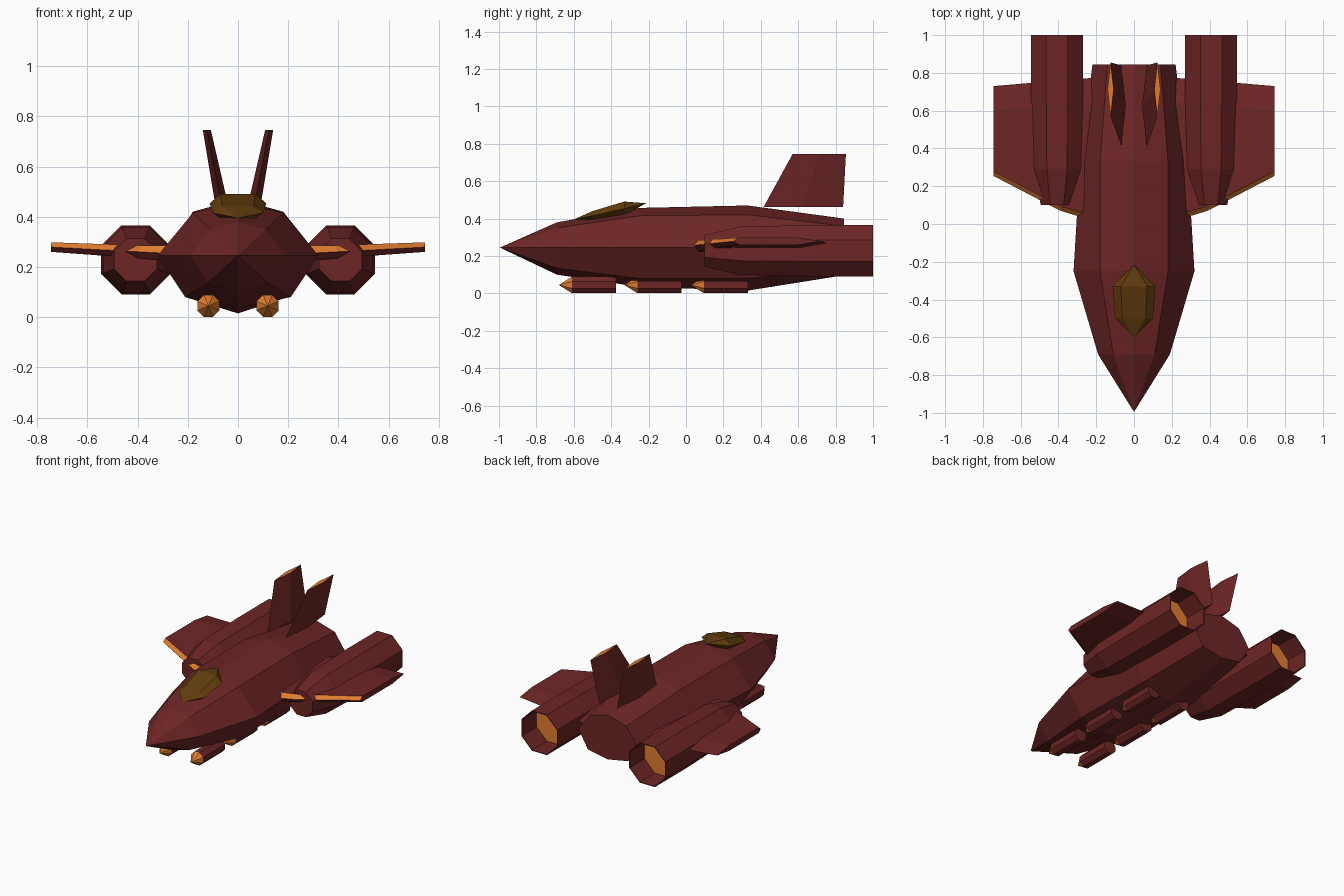
import bpy, bmesh, math
from mathutils import Vector

cube = bpy.data.objects.get("Cube")
if cube:
    bpy.data.objects.remove(cube, do_unlink=True)


def material(name, rgb):
    m = bpy.data.materials.new(name)
    m.use_nodes = True
    m.diffuse_color = (*rgb, 1)
    bsdf = next(n for n in m.node_tree.nodes if n.type == 'BSDF_PRINCIPLED')
    bsdf.inputs["Base Color"].default_value = (*rgb, 1)
    return m


RED = material("dark red hull", (0.155, 0.019, 0.019))
ORANGE = material("orange glow", (0.76, 0.205, 0.029))
AMBER = material("amber glass", (0.125, 0.046, 0.004))


def loft(name, rings, mats, paint=None):
    """Skin a row of rings; a one-point ring closes to a tip."""
    bm = bmesh.new()
    rows = [[bm.verts.new(p) for p in ring] for ring in rings]
    for a, b in zip(rows, rows[1:]):
        n = max(len(a), len(b))
        for i in range(n):
            j = (i + 1) % n
            if len(a) == 1:
                bm.faces.new((a[0], b[j], b[i]))
            elif len(b) == 1:
                bm.faces.new((a[i], a[j], b[0]))
            else:
                bm.faces.new((a[i], a[j], b[j], b[i]))
    for row in (rows[0], rows[-1]):
        if len(row) > 2:
            bm.faces.new(row)
    bmesh.ops.recalc_face_normals(bm, faces=bm.faces[:])
    bm.normal_update()
    for f in bm.faces:
        if paint and paint(f):
            f.material_index = 1
    mesh = bpy.data.meshes.new(name)
    bm.to_mesh(mesh)
    bm.free()
    for m in mats:
        mesh.materials.append(m)
    obj = bpy.data.objects.new(name, mesh)
    bpy.context.collection.objects.link(obj)
    return obj


def octagon(x, y, z, apothem):
    r = apothem / math.cos(math.pi / 8)
    return [(x + r * math.cos((k + 0.5) * math.pi / 4), y,
             z + r * math.sin((k + 0.5) * math.pi / 4)) for k in range(8)]


def hull_ring(y, w, upper, top, lower, bottom):
    (ux, uz), (lx, lz) = upper, lower
    return [(w, y, 0.245), (ux, y, uz), (0, y, top), (-ux, y, uz),
            (-w, y, 0.245), (-lx, y, lz), (0, y, bottom), (lx, y, lz)]


# Fuselage
loft("fuselage", [
    [(0, -0.995, 0.245)],
    hull_ring(-0.69, 0.19, (0.11, 0.35), 0.38, (0.12, 0.135), 0.10),
    hull_ring(-0.25, 0.32, (0.18, 0.415), 0.457, (0.21, 0.08), 0.035),
    hull_ring(0.33, 0.285, (0.18, 0.42), 0.47, (0.20, 0.08), 0.015),
    hull_ring(0.845, 0.22, (0.14, 0.36), 0.40, (0.15, 0.125), 0.097),
], [RED])


# Cockpit canopy
def canopy_ring(y, z, w, h):
    return [(w, y, z), (w * 0.62, y, z + h), (-w * 0.62, y, z + h),
            (-w, y, z), (-w * 0.62, y, z - h), (w * 0.62, y, z - h)]


loft("canopy", [[(0, -0.6, 0.395)], canopy_ring(-0.5, 0.415, 0.10, 0.025),
                canopy_ring(-0.33, 0.453, 0.113, 0.038), [(0, -0.215, 0.482)]],
     [AMBER])


# Wing cross-section with bevelled front and rear edges
def wing_section(x, front, rear, z, h):
    return [(x, front, z), (x, front + 0.025, z + h), (x, rear - 0.13, z + h),
            (x, rear, z), (x, rear - 0.13, z - h), (x, front + 0.025, z - h)]


# Fin cross-section
def fin_section(x, front, rear, z, half):
    mid = front * 0.5 + rear * 0.5
    return [(x, front, z), (x + half, mid, z), (x, rear, z), (x - half, mid, z)]


for side, s in (("left", 1), ("right", -1)):
    # Wing with an orange upper leading edge
    loft(side + "_wing", [wing_section(s * 0.2, 0.04, 0.775, 0.25, 0.032),
                          wing_section(s * 0.29, 0.04, 0.768, 0.255, 0.03),
                          wing_section(s * 0.39, 0.07, 0.76, 0.26, 0.026),
                          wing_section(s * 0.745, 0.255, 0.73, 0.279, 0.019)],
         [RED, ORANGE], lambda f: f.normal.y < -0.3 and f.normal.z > 0.1)

    # Engine with a recessed glowing exhaust
    profile = [(0.1, 0.085), (0.29, 0.129), (0.66, 0.137), (1.0, 0.137),
               (1.0, 0.132), (0.84, 0.132)]
    loft(side + "_engine",
         [octagon(s * 0.408, y, 0.228, r) for y, r in profile],
         [RED, ORANGE],
         lambda f: f.normal.y > 0.9 and f.calc_center_median().y < 0.9)

    # Splayed tail fin with an orange tip
    loft(side + "_tail_fin", [fin_section(s * 0.068, 0.415, 0.84, 0.462, 0.025),
                              fin_section(s * 0.124, 0.57, 0.855, 0.745, 0.016)],
         [RED, ORANGE], lambda f: f.normal.z > 0.9)

    # Row of three missiles with orange noses
    for place, y in (("front", -0.61), ("middle", -0.26), ("rear", 0.095)):
        loft(f"{side}_{place}_missile",
             [[(s * 0.118, y - 0.07, 0.045)], octagon(s * 0.118, y, 0.045, 0.044),
              octagon(s * 0.118, y + 0.237, 0.045, 0.044)],
             [RED, ORANGE], lambda f: len(f.verts) == 3)
